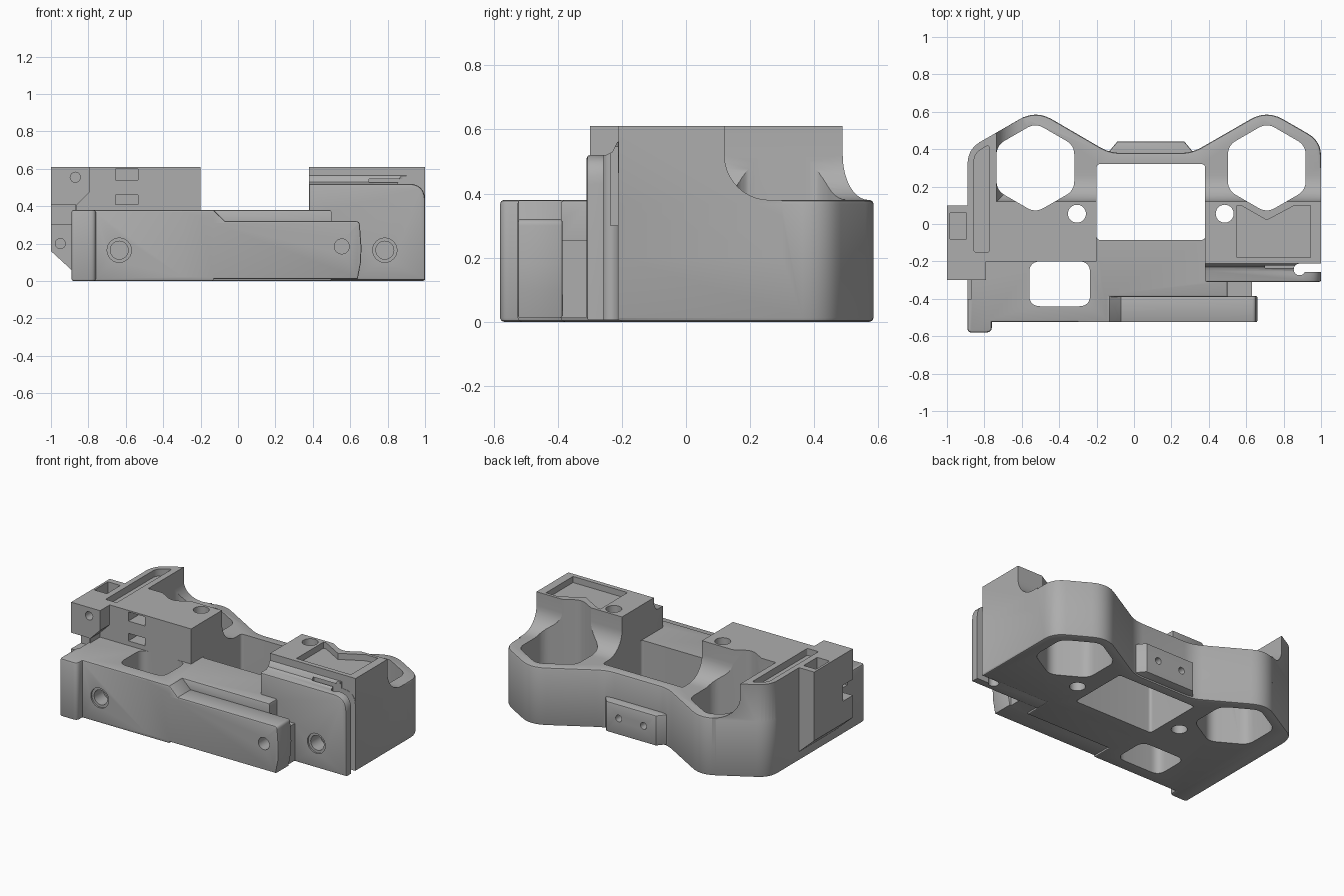
import bpy, bmesh, math
from mathutils import Vector

if "Cube" in bpy.data.objects:
    bpy.data.objects.remove(bpy.data.objects["Cube"], do_unlink=True)

grey = bpy.data.materials.new("mid_grey")
grey.use_nodes = True
grey.diffuse_color = (0.42, 0.42, 0.42, 1)
grey.node_tree.nodes["Principled BSDF"].inputs["Base Color"].default_value = grey.diffuse_color


def rounded(points, seg=6):
    """Soften each corner that carries a third value, the length trimmed off."""
    out = []
    n = len(points)
    for i, p in enumerate(points):
        c = Vector(p[:2])
        if len(p) < 3:
            out.append(c)
            continue
        a = c + (Vector(points[i - 1][:2]) - c).normalized() * p[2]
        b = c + (Vector(points[(i + 1) % n][:2]) - c).normalized() * p[2]
        for k in range(seg + 1):
            t = k / seg
            out.append(a * (1 - t) ** 2 + c * 2 * t * (1 - t) + b * t * t)
    return out


def prism(name, points, low, high, axis="z", edge=0.0):
    """Extrude a profile along an axis, with optionally chamfered rims."""
    place = {"x": lambda u, v, w: (w, u, v),
             "y": lambda u, v, w: (u, w, v),
             "z": lambda u, v, w: (u, v, w)}[axis]
    bm = bmesh.new()
    profile = rounded(points)
    caps = [bm.faces.new([bm.verts.new(place(p.x, p.y, w)) for p in profile]) for w in (low, high)]
    rims = [e for f in caps for e in f.edges]
    n = len(profile)
    a, b = list(caps[0].verts), list(caps[1].verts)
    for i in range(n):
        j = (i + 1) % n
        bm.faces.new((a[i], a[j], b[j], b[i]))
    bmesh.ops.recalc_face_normals(bm, faces=bm.faces)
    if edge:
        bmesh.ops.bevel(bm, geom=rims, offset=edge, segments=2, profile=0.5, affect="EDGES")
    return finish(name, bm)


def finish(name, bm):
    mesh = bpy.data.meshes.new(name)
    bm.to_mesh(mesh)
    bm.free()
    mesh.materials.append(grey)
    obj = bpy.data.objects.new(name, mesh)
    bpy.context.scene.collection.objects.link(obj)
    return obj


def rect(x0, x1, y0, y1, r=0.0):
    pts = [(x0, y0), (x1, y0), (x1, y1), (x0, y1)]
    return [(*p, r) for p in pts] if r else pts


def circle(x, y, r, n=32):
    return [(x + r * math.cos(math.tau * k / n), y + r * math.sin(math.tau * k / n)) for k in range(n)]


def scoop(x0, x1):
    """Block with a rounded underside, for hollowing the back of a tower."""
    bm = bmesh.new()
    bmesh.ops.create_cube(bm, size=1)
    for v in bm.verts:
        v.co = (x1 if v.co.x > 0 else x0, 0.9 if v.co.y > 0 else 0.12, 0.9 if v.co.z > 0 else 0.38)
    low = [e for e in bm.edges if all(v.co.z < 0.5 for v in e.verts)]
    bmesh.ops.bevel(bm, geom=low, offset=0.14, segments=10, profile=0.5, affect="EDGES")
    return finish("scoop", bm)


def combine(target, tools, operation):
    for tool in tools:
        mod = target.modifiers.new("combine", "BOOLEAN")
        mod.operation = operation
        mod.solver = "EXACT"
        mod.object = tool
        dg = bpy.context.evaluated_depsgraph_get()
        mesh = bpy.data.meshes.new_from_object(target.evaluated_get(dg))
        target.modifiers.clear()
        target.data = mesh
        bpy.data.objects.remove(tool, do_unlink=True)


# Main tray with the two pointed bays at the back
body = prism("main_body", [
    (-0.89, -0.58, 0.02), (-0.76, -0.58, 0.03), (-0.76, -0.525), (-0.13, -0.525),
    (-0.13, -0.39), (0.5, -0.39), (0.5, -0.21), (1.0, -0.21),
    (1.0, 0.443, 0.08), (0.71, 0.61, 0.1), (0.31, 0.38, 0.06), (-0.13, 0.38, 0.06),
    (-0.525, 0.61, 0.1), (-0.89, 0.4, 0.08)], 0, 0.38, edge=0.012)

# Towers, scooped at the back
left_tower = prism("left_tower", [
    (-0.89, -0.2), (-0.2, -0.2), (-0.2, 0.3), (-0.59, 0.3), (-0.59, 0.572), (-0.89, 0.4, 0.08)],
    0.2, 0.61)
combine(left_tower, [scoop(-0.735, 0.1)], "DIFFERENCE")
right_tower = prism("right_tower", rect(0.38, 1.0, -0.21, 0.3), 0.2, 0.61)
combine(right_tower, [scoop(0.15, 1.3)], "DIFFERENCE")

# Front bar, its rear block, side plate, side clip and back pad
parts = [
    left_tower, right_tower,
    prism("front_bar", [(-0.3, 0.012), (0.64, 0.012), (0.657, 0.1), (0.66, 0.18), (0.65, 0.32, 0.02),
                        (-0.07, 0.32), (-0.13, 0.379), (-0.3, 0.379)], -0.525, -0.385, "y", 0.008),
    prism("rear_block", rect(0.4, 0.63, -0.4, -0.25), 0.012, 0.255),
    prism("side_plate", [(0.38, 0.005), (1.0, 0.005), (1.0, 0.52, 0.09), (0.38, 0.52)],
          -0.31, -0.2, "y", 0.01),
    prism("plate_fillet", [(-0.28, 0.505), (-0.2, 0.505), (-0.2, 0.57), (-0.215, 0.56), (-0.23, 0.53)],
          0.38, 0.9, "x"),
    prism("side_clip", [(-1, 0.61), (-0.79, 0.61), (-0.79, 0.48), (-0.86, 0.41), (-0.86, 0.05),
                        (-0.88, 0.05), (-1, 0.16)], -0.3, 0.1, "y"),
    prism("back_pad", [(-0.14, 0.36), (0.32, 0.36), (0.32, 0.38), (0.27, 0.44),
                       (-0.09, 0.44), (-0.14, 0.38)], 0.012, 0.21, edge=0.008),
]
combine(body, parts, "UNION")

cuts = []
# Hexagonal bays and screw holes
for hex_x, hole_x in ((-0.527, -0.305), (0.71, 0.485)):
    hexagon = [(hex_x + 0.24 * math.sin(k * math.pi / 3), 0.3 + 0.24 * math.cos(k * math.pi / 3), 0.05)
               for k in range(6)]
    cuts.append(prism("bay", hexagon, -0.1, 0.8))
    cuts.append(prism("screw_hole", circle(hole_x, 0.055, 0.048), -0.1, 0.8))

# Through windows
cuts.append(prism("centre_window", rect(-0.2, 0.38, -0.085, 0.32, 0.02), -0.1, 0.8))
cuts.append(prism("front_window", rect(-0.56, -0.235, -0.44, -0.2, 0.06), -0.1, 0.395))

# Recesses in the tower tops
cuts.append(prism("left_groove", [(-0.855, -0.15, 0.01), (-0.775, -0.15, 0.01), (-0.775, 0.425, 0.02),
                                  (-0.855, 0.375, 0.04)], 0.565, 0.8))
cuts.append(prism("right_recess", [(0.55, -0.18), (0.945, -0.18), (0.945, 0.1), (0.86, 0.1),
                                   (0.71, 0.02), (0.57, 0.1), (0.55, 0.1)], 0.57, 0.8))

# Side clip pocket and notch
cuts.append(prism("clip_pocket", rect(-0.985, -0.895, -0.08, 0.06), 0.5, 0.8))
cuts.append(prism("clip_notch", rect(-1.1, -0.87, 0.305, 0.41), -0.4, -0.2, "y"))

# Slots in the left tower front
for z0, z1 in ((0.54, 0.6), (0.41, 0.46)):
    cuts.append(prism("tower_slot", rect(-0.655, -0.535, z0, z1), -0.3, -0.08, "y"))

# Slit behind the side plate, with a round end
cuts.append(prism("plate_slit", rect(0.7, 1.1, -0.235, -0.212), 0.3, 0.545))
cuts.append(prism("open_slit", rect(0.89, 1.1, -0.257, -0.212), -0.1, 0.58))
cuts.append(prism("round_channel", circle(0.885, -0.243, 0.031), -0.1, 0.58))

# Front and back bolt holes: x, z, radius, start y, end y
for x, z, r, y0, y1 in (
        (-0.635, 0.165, 0.065, -0.6, -0.515), (-0.635, 0.165, 0.048, -0.6, -0.42),
        (0.785, 0.165, 0.065, -0.4, -0.3), (0.785, 0.165, 0.048, -0.4, -0.2),
        (0.555, 0.185, 0.04, -0.6, -0.42),
        (-0.87, 0.555, 0.027, -0.4, -0.2), (-0.95, 0.2, 0.027, -0.4, -0.2),
        (0.0, 0.12, 0.022, 0.38, 0.5), (0.18, 0.12, 0.022, 0.38, 0.5)):
    cuts.append(prism("bolt_hole", circle(x, z, r, 24), y0, y1, "y"))
combine(body, cuts, "DIFFERENCE")

bpy.ops.object.select_all(action="DESELECT")
body.select_set(True)
bpy.context.view_layer.objects.active = body
bpy.ops.object.shade_smooth_by_angle(angle=math.radians(30))
